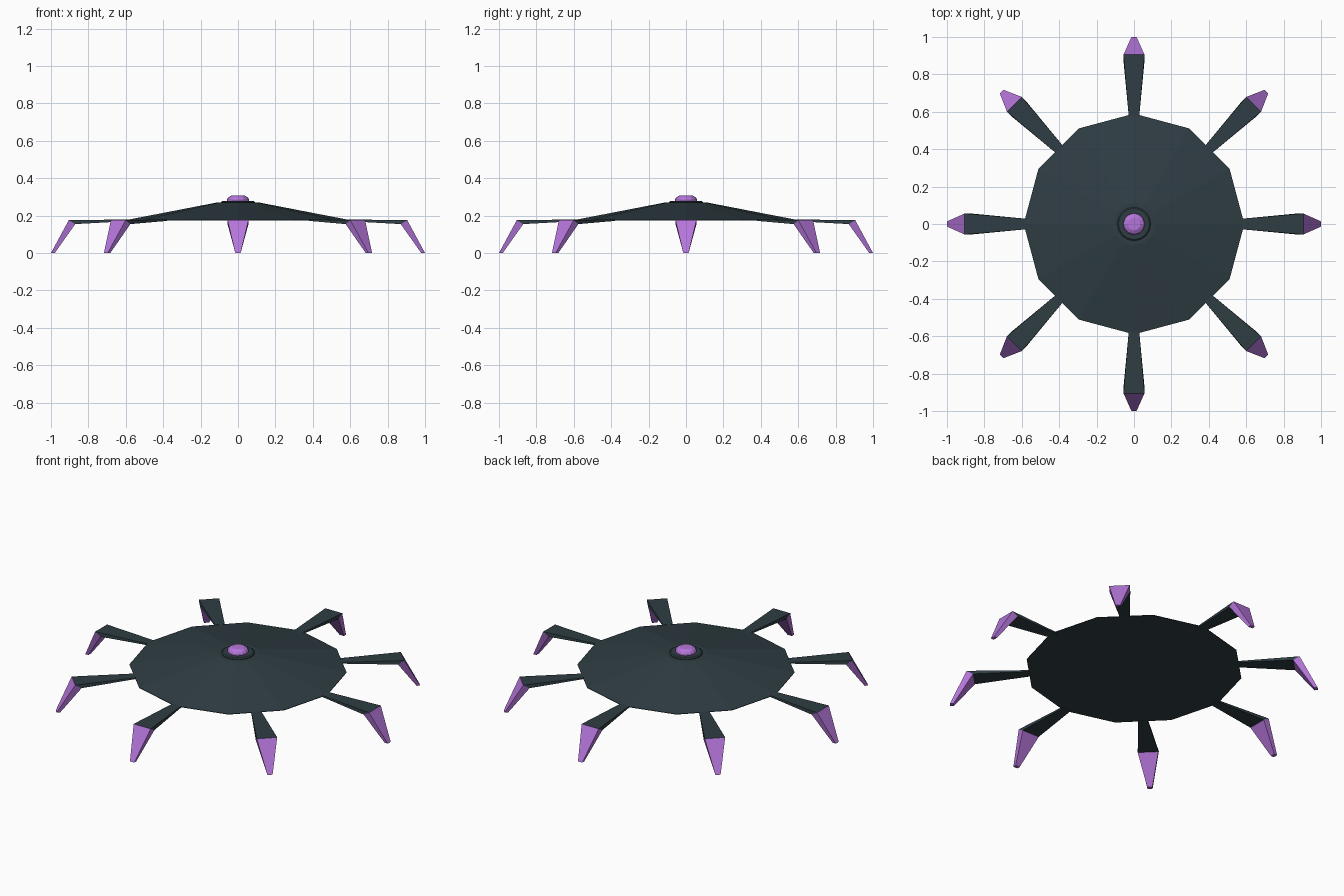
import bpy, bmesh, math
from mathutils import Matrix, Vector

if "Cube" in bpy.data.objects:
    bpy.data.objects.remove(bpy.data.objects["Cube"])


def material(name, rgb):
    m = bpy.data.materials.new(name)
    m.diffuse_color = (*rgb, 1)
    m.use_nodes = True
    m.node_tree.nodes["Principled BSDF"].inputs["Base Color"].default_value = m.diffuse_color
    return m


DARK = material("dark slate", (0.028, 0.047, 0.056))
PURPLE = material("purple", (0.46, 0.18, 0.70))


def finish(name, bm, mat):
    bmesh.ops.recalc_face_normals(bm, faces=bm.faces)
    me = bpy.data.meshes.new(name)
    bm.to_mesh(me)
    bm.free()
    me.materials.append(mat)
    ob = bpy.data.objects.new(name, me)
    bpy.context.collection.objects.link(ob)
    return ob


def loft(name, rings, mat, rot=None):
    """Closed skin through rings with equal point counts, capped at both ends."""
    bm = bmesh.new()
    vs = [[bm.verts.new(rot @ Vector(p) if rot else p) for p in r] for r in rings]
    n = len(vs[0])
    for a, b in zip(vs, vs[1:]):
        for i in range(n):
            j = (i + 1) % n
            bm.faces.new((a[i], a[j], b[j], b[i]))
    bm.faces.new(vs[0])
    bm.faces.new(vs[-1])
    return finish(name, bm, mat)


def turned(name, profile, sides, mat):
    rings = [[(r * math.cos(2 * math.pi * i / sides), r * math.sin(2 * math.pi * i / sides), z)
              for i in range(sides)] for r, z in profile]
    return loft(name, rings, mat)


# Shallow twelve-sided body, collar and glowing eye on top
turned("body", [(0.59, 0.175), (0.59, 0.178), (0.115, 0.27)], 12, DARK)
turned("eye_collar", [(0.09, 0.262), (0.09, 0.274), (0.083, 0.279)], 16, DARK)
turned("eye_dome", [(0.058, 0.275), (0.058, 0.288), (0.052, 0.298), (0.034, 0.308)], 12, PURPLE)


def section(top, bottom, wt, wb):
    """Four-point cross-section; top and bottom are (radius, height)."""
    return [(top[0], -wt, top[1]), (top[0], wt, top[1]),
            (bottom[0], wb, bottom[1]), (bottom[0], -wb, bottom[1])]


# Eight legs: widening arm, then a pointed foot bent down
root = section((0.565, 0.180), (0.565, 0.172), 0.027, 0.027)
elbow = section((0.905, 0.176), (0.87, 0.155), 0.056, 0.056)
tip = section((0.995, 0.0), (0.98, 0.0), 0.014, 0.014)
tip = [(x + (0.005 if x > 0.99 else 0), y, z) for x, y, z in tip]
for k in range(8):
    rot = Matrix.Rotation(k * math.pi / 4, 3, 'Z')
    loft(f"leg_arm_{k + 1}", [root, elbow], DARK, rot)
    loft(f"leg_foot_{k + 1}", [elbow, tip], PURPLE, rot)
